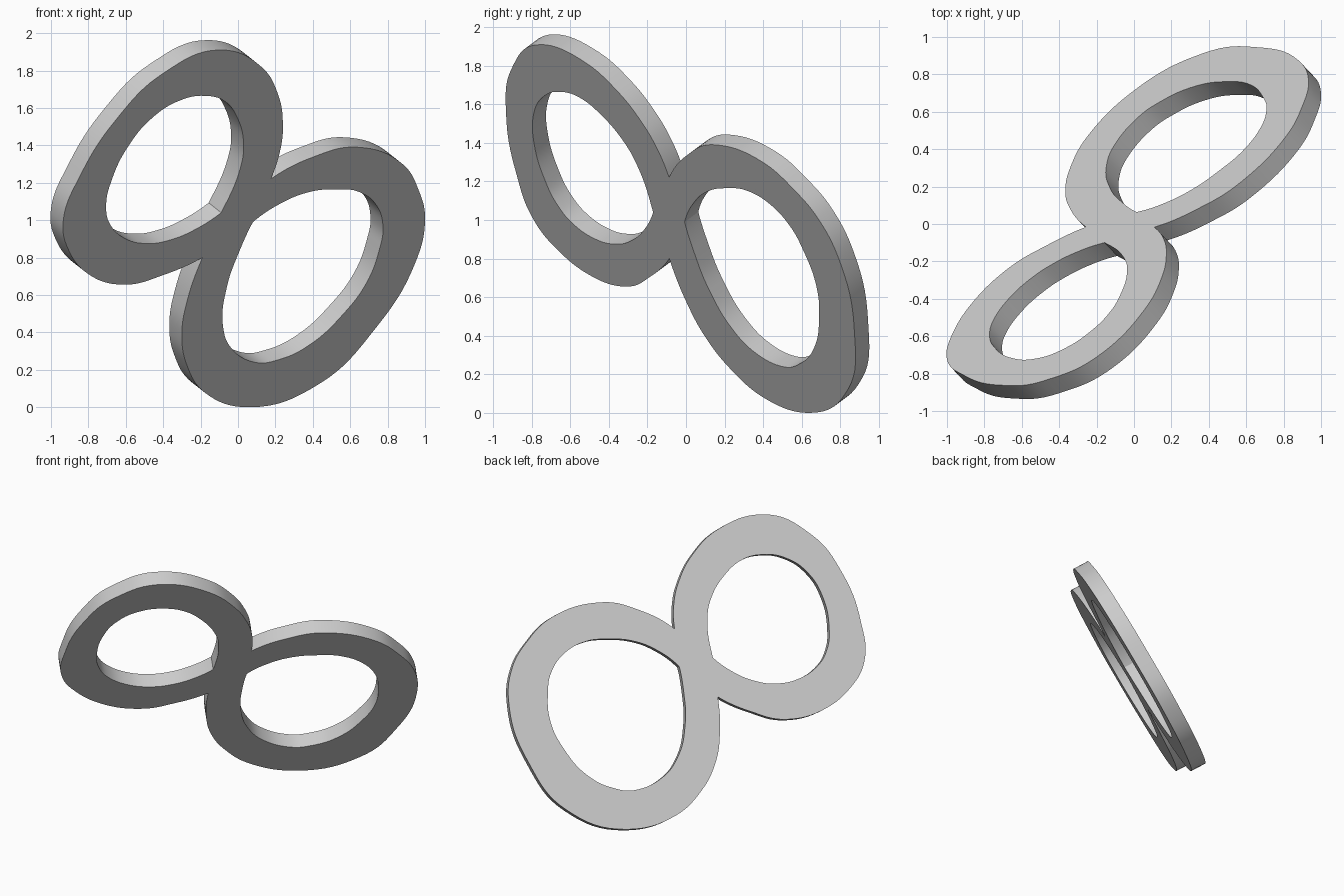
import bpy
from mathutils import Matrix

if "Cube" in bpy.data.objects:
    bpy.data.objects.remove(bpy.data.objects["Cube"])

# Outlines of the band in its own plane; the flagged indices are sharp corners
outer = [(-.19, .80), (-.39, .71), (-.62, .655), (-.805, .715), (-.91, .85), (-.935, .99),
         (-.84, 1.245), (-.65, 1.54), (-.40, 1.785), (-.09, 1.91), (.125, 1.82), (.215, 1.67),
         (.24, 1.51), (.225, 1.37), (.175, 1.22), (.395, 1.335), (.64, 1.39), (.88, 1.30),
         (.97, 1.15), (1.0, 1.01), (.945, .765), (.73, .415), (.435, .125), (.06, .0),
         (-.18, .08), (-.275, .23), (-.30, .39), (-.27, .575)]
upper_hole = [(-.09, 1.04), (-.22, .955), (-.36, .895), (-.48, .875), (-.60, .90), (-.685, .98),
              (-.705, 1.08), (-.675, 1.215), (-.59, 1.39), (-.455, 1.55), (-.31, 1.64),
              (-.18, 1.665), (-.07, 1.635), (.0, 1.54), (.03, 1.405), (.01, 1.27)]
lower_hole = [(.08, .99), (.22, 1.085), (.38, 1.15), (.52, 1.165), (.65, 1.15), (.74, 1.08),
              (.775, .97), (.755, .84), (.69, .67), (.56, .495), (.385, .335), (.22, .255),
              (.09, .24), (-.035, .315), (-.08, .43), (-.06, .64), (.01, .84)]

curve = bpy.data.curves.new("figure_eight_profile", 'CURVE')
curve.dimensions = '2D'
curve.fill_mode = 'BOTH'
curve.extrude = 0.5


def add_outline(points, corners):
    s = curve.splines.new('BEZIER')
    s.bezier_points.add(len(points) - 1)
    s.use_cyclic_u = True
    s.resolution_u = 8
    for i, (p, (u, v)) in enumerate(zip(s.bezier_points, points)):
        p.co = (u, v, 0)
        p.handle_left_type = p.handle_right_type = 'AUTO'
        if i not in corners:
            continue
        # corner handles follow the bend of the neighbouring points
        p.handle_left_type = p.handle_right_type = 'FREE'
        n = len(points)
        for side, attr in ((-1, "handle_left"), (1, "handle_right")):
            a, b = points[(i + side) % n], points[(i + 2 * side) % n]
            h = [c + (1.0 * (q - c) - 0.25 * (r - c)) * 0.6
                 for c, q, r in zip((u, v), a, b)]
            setattr(p, attr, (h[0], h[1], 0))


add_outline(outer, {0, 14})
add_outline(upper_hole, {0})
add_outline(lower_hole, {0})

# Fill and extrude the profile, then lay it into the tilted plane
src = bpy.data.objects.new("profile", curve)
bpy.context.collection.objects.link(src)
dg = bpy.context.evaluated_depsgraph_get()
mesh = bpy.data.meshes.new_from_object(src.evaluated_get(dg))
bpy.data.objects.remove(src)

depth = (-.067, .071, .053)
base = (0, .592, 0)
M = Matrix([(1, 0, depth[0], base[0] + depth[0] / 2),
            (.765, -.667, depth[1], base[1] + depth[1] / 2),
            (0, 1, depth[2], base[2] + depth[2] / 2),
            (0, 0, 0, 1)])
mesh.transform(M)
if M.determinant() < 0:
    mesh.flip_normals()

band = bpy.data.objects.new("figure_eight_band", mesh)
bpy.context.collection.objects.link(band)
bpy.context.view_layer.objects.active = band
band.select_set(True)

# Weld the walls to the faces
bpy.ops.object.mode_set(mode='EDIT')
bpy.ops.mesh.select_all(action='SELECT')
bpy.ops.mesh.remove_doubles(threshold=0.0005)
bpy.ops.mesh.normals_make_consistent(inside=False)
bpy.ops.object.mode_set(mode='OBJECT')
bpy.ops.object.shade_smooth_by_angle(angle=0.5)
